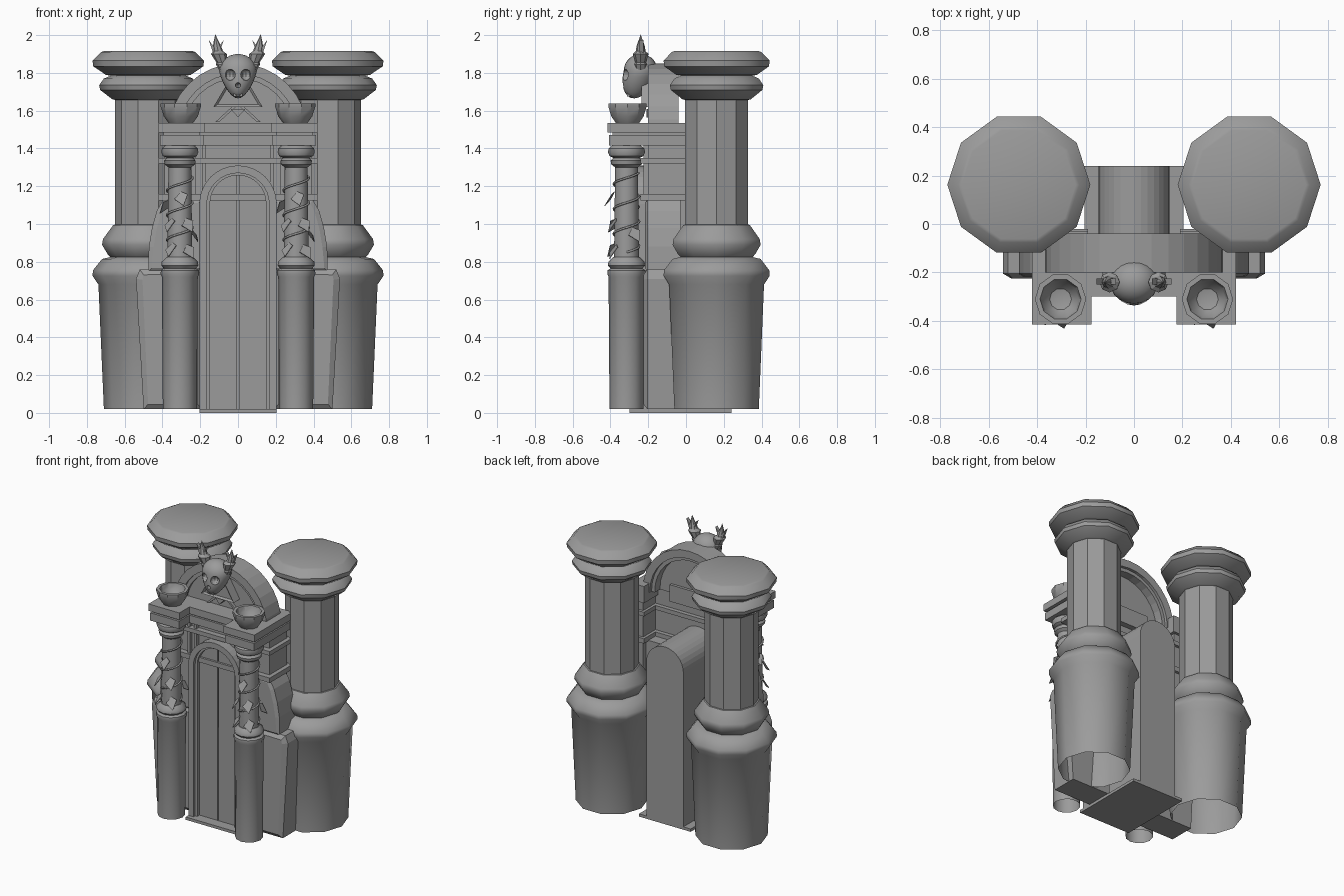
import bpy, bmesh
from math import sin, cos, pi, radians
from mathutils import Vector, Matrix

cube = bpy.data.objects.get("Cube")
if cube:
    bpy.data.objects.remove(cube, do_unlink=True)

stone = bpy.data.materials.new("grey stone")
stone.use_nodes = True
GREY = (0.33, 0.33, 0.33, 1)
stone.diffuse_color = GREY
stone.node_tree.nodes["Principled BSDF"].inputs["Base Color"].default_value = GREY


def finish(name, bm, smooth=None):
    bmesh.ops.recalc_face_normals(bm, faces=bm.faces)
    mesh = bpy.data.meshes.new(name)
    bm.to_mesh(mesh)
    bm.free()
    mesh.materials.append(stone)
    ob = bpy.data.objects.new(name, mesh)
    bpy.context.collection.objects.link(ob)
    if smooth:
        bpy.ops.object.select_all(action='DESELECT')
        ob.select_set(True)
        bpy.context.view_layer.objects.active = ob
        bpy.ops.object.shade_smooth_by_angle(angle=radians(smooth))
    return ob


def box(name, x, y, z):
    """Box from three (low, high) ranges."""
    bm = bmesh.new()
    bmesh.ops.create_cube(bm, size=1)
    for v in bm.verts:
        for i, (a, b) in enumerate((x, y, z)):
            v.co[i] = (a + b) / 2 + v.co[i] * (b - a)
    return finish(name, bm)


def prism(name, pts, y0, y1, rim=0, rise=0):
    """Extrude an x-z outline from y0 back to y1, optionally with a raised inset front."""
    bm = bmesh.new()
    front = bm.faces.new([bm.verts.new((x, y0, z)) for x, z in pts])
    back = bmesh.ops.extrude_face_region(bm, geom=[front])["geom"]
    for v in back:
        if isinstance(v, bmesh.types.BMVert):
            v.co.y = y1
    bmesh.ops.recalc_face_normals(bm, faces=bm.faces)
    if rim:
        face = min(bm.faces, key=lambda f: f.calc_center_median().y)
        bmesh.ops.inset_region(bm, faces=[face], thickness=rim, depth=rise)
    return finish(name, bm)


def lathe(name, profile, at, n=10, smooth=None):
    """Turn (radius, z) points around a vertical axis; zero radius closes an end."""
    bm = bmesh.new()
    verts = [bm.verts.new((r, 0, z)) for r, z in profile]
    edges = [bm.edges.new(p) for p in zip(verts, verts[1:])]
    bmesh.ops.spin(bm, geom=verts + edges, cent=(0, 0, 0), axis=(0, 0, 1),
                   angle=2 * pi, steps=n, use_merge=True)
    bmesh.ops.remove_doubles(bm, verts=bm.verts, dist=1e-5)
    bmesh.ops.translate(bm, vec=(*at, 0), verts=bm.verts)
    return finish(name, bm, smooth)


def arc(r, cz, n=16, a0=0, a1=pi):
    return [(r * cos(a0 + (a1 - a0) * i / n), cz + r * sin(a0 + (a1 - a0) * i / n))
            for i in range(n + 1)]


def arch(r, cz, foot):
    return [(r, foot)] + arc(r, cz) + [(-r, foot)]


def band(name, r0, r1, cz, foot, y0, y1):
    return prism(name, arch(r1, cz, foot) + arch(r0, cz, foot)[::-1], y0, y1)


# Doorway: threshold, vaulted passage, frame mouldings
box("threshold", (-.205, .205), (-.3, .24), (0, .02))
prism("passage", arch(.147, 1.125, 0), -.2, .24)
band("door_frame", .165, .205, 1.105, .02, -.27, -.14)
band("door_frame_inner", .148, .168, 1.11, .02, -.25, -.14)

# Back wall, arched gable and its recessed panel
box("front_wall", (-.38, .38), (-.2, -.14), (.02, 1.48))
band("gable_ring", .315, .37, 1.48, 1.47, -.2, -.04)
band("gable_ring_inner", .29, .318, 1.48, 1.47, -.185, -.06)
prism("gable_panel", arch(.3, 1.48, 1.47), -.165, -.12)
prism("gable_triangle", [(-.13, 1.62), (.13, 1.62), (0, 1.84)], -.235, -.15, .025, -.012)
prism("gable_pendant", [(-.04, 1.61), (.04, 1.61), (0, 1.565)], -.21, -.15)
for s in (1, -1):
    prism("gable_brace", [(s * .12, 1.54), (s * .1, 1.54), (0, 1.63), (0, 1.65)], -.185, -.15)

# Ledges and entablature: a middle bar with returns along both sides
for z0, z1 in ((1.125, 1.16), (1.32, 1.35)):
    box("wall_ledge", (-.42, .42), (-.24, -.11), (z0, z1))
for z0, z1, g in ((1.415, 1.47, .01), (1.47, 1.485, .025), (1.485, 1.535, 0)):
    box("entablature_middle", (-.2, .2), (-.3 + g, -.1), (z0, z1))

for s in (1, -1):
    side = "left" if s > 0 else "right"

    def span(a, b):
        return tuple(sorted((s * a, s * b)))

    # Door leaf, with a narrow seam at the middle
    prism(side + "_door_leaf", [(s * x, z) for x, z in
          [(.004, .02), (.15, .02)] + arc(.15, 1.11, 10, 0, pi / 2 - .03)], -.225, -.19)

    # Side walls, ledge returns and corner blocks
    box(side + "_side_wall", span(.34, .39), (-.2, 0), (.6, 1.48))
    for z0, z1 in ((1.125, 1.16), (1.32, 1.35)):
        box(side + "_ledge_return", span(.32, .42), (-.24, .02), (z0, z1))
    for z0, z1, g in ((1.415, 1.47, .008), (1.47, 1.485, .025), (1.485, 1.535, 0)):
        box(side + "_corner_block", span(.175 + g, .42 - g), (-.415 + g, -.15), (z0, z1))
        box(side + "_entablature_return", span(.32, .42 - g), (-.2, .02), (z0, z1))
    for x in (.17, .225):
        box(side + "_wall_strip", span(x, x + .02), (-.225, -.15), (1.16, 1.42))

    # Flared buttress with a curved shoulder above it
    prism(side + "_buttress", [(s * x, z) for x, z in
          ((.19, .02), (.5, .02), (.54, .71), (.52, .76), (.19, .76))], -.205, -.02, .035, .02)
    prism(side + "_shoulder", [(s * x, z) for x, z in
          ((.19, .75), (.475, .75), (.472, .88), (.455, .98), (.43, 1.07), (.395, 1.13),
           (.19, 1.13))], -.205, -.03, .025, .012)

    # Large tower column
    tower = (s * .475, .162)
    lathe(side + "_tower_base", [(.235, .02), (.264, .68), (.295, .725), (.293, .755),
          (.245, .815), (.2, .825), (.215, .84), (.245, .89), (.24, .92), (.185, .995),
          (.16, 1.0)], tower, smooth=40)
    lathe(side + "_tower_shaft", [(.176, .98), (.176, 1.68)], tower)
    lathe(side + "_tower_capital", [(.165, 1.655), (.19, 1.66), (.255, 1.71), (.26, 1.735),
          (.235, 1.77), (.2, 1.785), (.225, 1.79), (.292, 1.835), (.295, 1.865),
          (.25, 1.91), (.235, 1.915), (0, 1.915)], tower, smooth=40)

    # Small front column
    post = (s * .308, -.315)
    lathe(side + "_post_base", [(.09, .02), (.095, .72), (.102, .735), (.1, .755), (.085, .765),
          (.098, .78), (.096, .8), (.07, .825), (.055, .825)], post, 12, 40)
    lathe(side + "_post_shaft", [(.066, .81), (.06, 1.33)], post, 12, 40)
    lathe(side + "_post_capital", [(.06, 1.3), (.08, 1.315), (.084, 1.335), (.07, 1.35),
          (.09, 1.36), (.098, 1.38), (.095, 1.4), (.07, 1.42)], post, 12, 40)
    lathe(side + "_bowl", [(0, 1.535), (.065, 1.535), (.09, 1.57), (.106, 1.62), (.106, 1.637),
          (.085, 1.637), (.075, 1.6), (.045, 1.565), (0, 1.555)], (s * .303, -.31), 10, 30)

    # Vine winding around the post, with pointed leaves
    curve = bpy.data.curves.new(side + "_vine", 'CURVE')
    curve.dimensions = '3D'
    curve.bevel_depth, curve.bevel_resolution = .006, 1
    line = curve.splines.new('POLY')
    line.points.add(60)
    for i, p in enumerate(line.points):
        a = i / 60 * 6.4 * pi
        p.co = (post[0] + .068 * cos(a), post[1] + .068 * sin(a), .85 + .42 * i / 60, 1)
    curve.materials.append(stone)
    bpy.context.collection.objects.link(bpy.data.objects.new(side + "_vine", curve))
    for angle, z in ((-55, .86), (-125, .87), (-60, 1.0), (-130, 1.0), (-85, 1.14), (30, .95),
                     (150, 1.1)):
        bm = bmesh.new()
        out = [bm.verts.new(v) for v in ((.062, 0, .03), (.08, .035, .015), (.115, .01, -.045),
                                         (.08, -.035, -.01))]
        bm.faces.new(out)
        turn = Matrix.Translation((*post, z)) @ Matrix.Rotation(radians(angle), 4, 'Z')
        bmesh.ops.transform(bm, matrix=turn, verts=bm.verts)
        leaf = finish(side + "_leaf", bm)
        leaf.modifiers.new("thickness", 'SOLIDIFY').thickness = .004

    # Horn: flaring root, barbs and a pointed tip
    horn = lathe(side + "_horn", [(.03, 0), (.034, .03), (.028, .04), (.042, .085), (.026, .1),
                 (.022, .125), (.012, .155), (0, .19)], (0, 0), 8, 30)
    for v in horn.data.vertices:
        t = v.co.z / .19
        v.co += Vector((s * (.07 + .085 * t - .035 * t * t), -.24, 1.815))
    for dx, z in ((.155, 1.945), (.075, 1.945)):
        prism(side + "_horn_barb", [(s * .1, 1.9), (s * .13, 1.9), (s * dx, z + .03)], -.25, -.225)

# Skull: a ball pulled down into a narrow jaw, with carved eyes and nose
bm = bmesh.new()
bmesh.ops.create_uvsphere(bm, u_segments=20, v_segments=14, radius=1)
for v in bm.verts:
    x, y, z = v.co
    low = max(0, -z)
    v.co = (x * .1 * (1 - .3 * low), -.24 + y * .09 - .035 * low,
            1.81 + z * (.09 if z > 0 else .145))
skull = finish("skull", bm, 40)
cutter_mesh = bmesh.new()
for x, z, r in ((-.043, 1.79, .03), (.043, 1.79, .03), (0, 1.735, .014)):
    place = Matrix.Translation((x, -.325, z)) @ Matrix.Diagonal((r, .035, r, 1))
    bmesh.ops.create_uvsphere(cutter_mesh, u_segments=10, v_segments=8, radius=1, matrix=place)
cutter = finish("socket_cutter", cutter_mesh)
cutter.hide_render = True
cutter.hide_set(True)
cut = skull.modifiers.new("sockets", 'BOOLEAN')
cut.operation, cut.object = 'DIFFERENCE', cutter
for x in (-.018, 0, .018):
    box("tooth", (x - .007, x + .007), (-.312, -.28), (1.675, 1.7))
